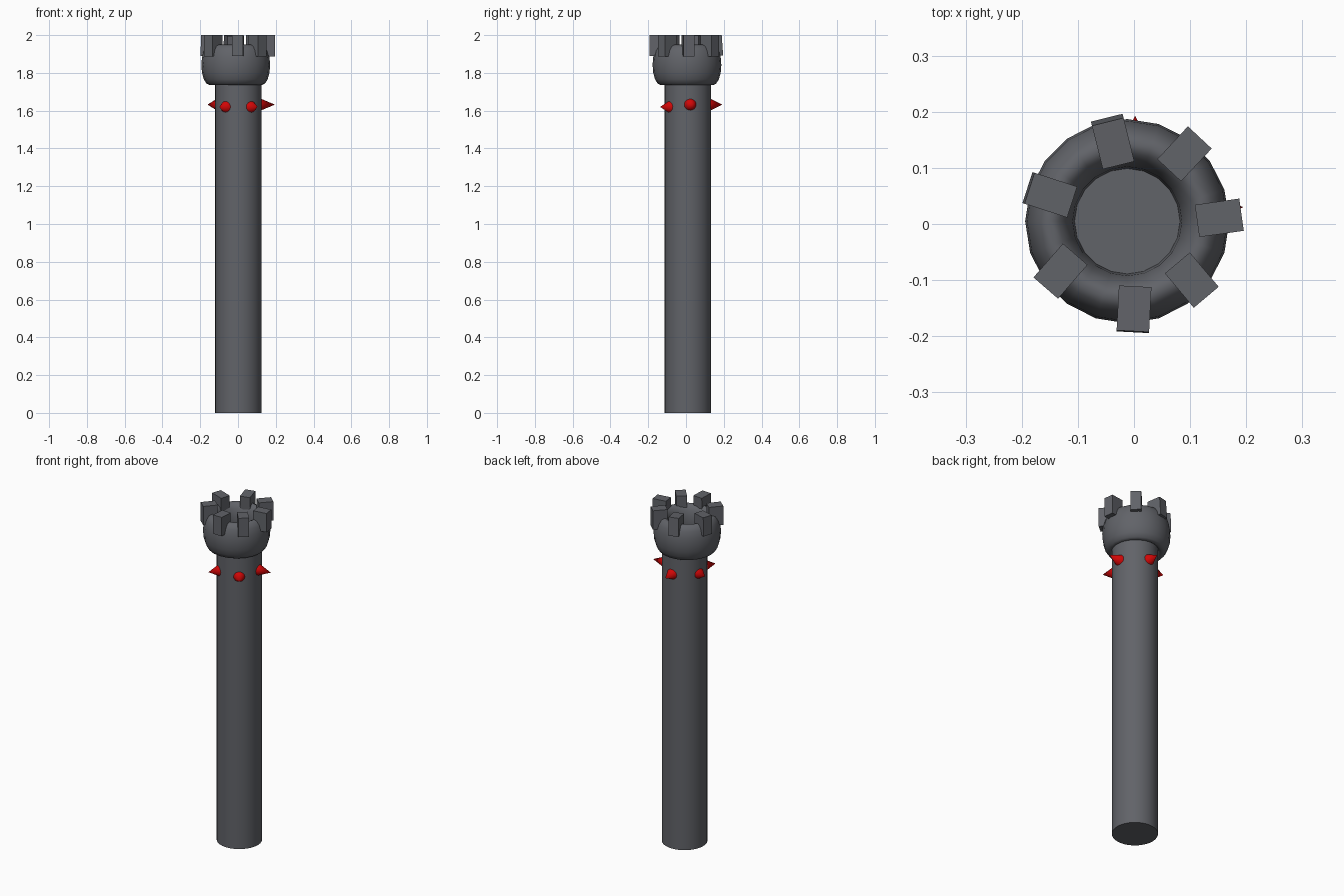
import bpy, math
from mathutils import Vector, Matrix

if "Cube" in bpy.data.objects:
    bpy.data.objects.remove(bpy.data.objects["Cube"])


def material(name, rgb):
    m = bpy.data.materials.new(name)
    m.diffuse_color = (*rgb, 1)
    m.use_nodes = True
    m.node_tree.nodes["Principled BSDF"].inputs["Base Color"].default_value = m.diffuse_color
    return m


STONE = material("dark_stone", (0.12, 0.125, 0.14))
RED = material("red", (0.64, 0.002, 0.002))


def finish(name, mat, smooth=True):
    ob = bpy.context.object
    ob.name = name
    ob.data.materials.append(mat)
    if smooth:
        bpy.ops.object.shade_smooth_by_angle(angle=math.radians(50))
    return ob


# Shaft, reaching up inside the head to form its floor
FLOOR = 1.84
bpy.ops.mesh.primitive_cylinder_add(vertices=32, radius=0.123, depth=FLOOR,
                                    location=(0.002, 0.01, FLOOR / 2))
finish("tower_shaft", STONE)

# Head: tall ring with elliptical section
bpy.ops.mesh.primitive_torus_add(major_segments=20, minor_segments=16,
                                 major_radius=0.138, minor_radius=0.044)
head = finish("tower_head", STONE)
head.data.transform(Matrix.Translation((-0.012, 0.005, 1.842))
                    @ Matrix.Diagonal((1, 1, 0.107 / 0.044, 1)))

# Battlement blocks: x, y, heading in degrees, outward lean in degrees
BLOCKS = [(0.152, 0.011, 8, 0), (0.09, 0.125, 47, 0), (-0.038, 0.147, 104, 4),
          (-0.15, 0.052, 162, 2), (-0.131, -0.084, 229, 0),
          (0.0, -0.152, 267, 1), (0.103, -0.1, 310, 0)]
for i, (x, y, a, lean) in enumerate(BLOCKS):
    bpy.ops.mesh.primitive_cube_add(size=1)
    block = finish(f"battlement_{i + 1}", STONE, False)
    block.data.transform(Matrix.Translation((x, y, 1.944))
                         @ Matrix.Rotation(math.radians(a), 4, 'Z')
                         @ Matrix.Rotation(math.radians(-lean), 4, 'Y')
                         @ Matrix.Diagonal((0.08, 0.058, 0.112 - lean * 0.001, 1)))

# Red spikes around the neck: heading, height, tip distance
SPIKES = [(6, 1.632, 0.194), (90, 1.632, 0.183), (166, 1.632, 0.168),
          (235.5, 1.62, 0.178), (304.5, 1.62, 0.178)]
for i, (a, z, tip) in enumerate(SPIKES):
    d = Vector((math.cos(math.radians(a)), math.sin(math.radians(a)), 0))
    base = 0.113
    bpy.ops.mesh.primitive_cone_add(
        vertices=16, radius1=0.034, radius2=0, depth=tip - base,
        location=Vector((0.002, 0.01, z)) + d * (tip + base) / 2,
        rotation=d.to_track_quat('Z', 'Y').to_euler())
    finish(f"spike_{i + 1}", RED)
